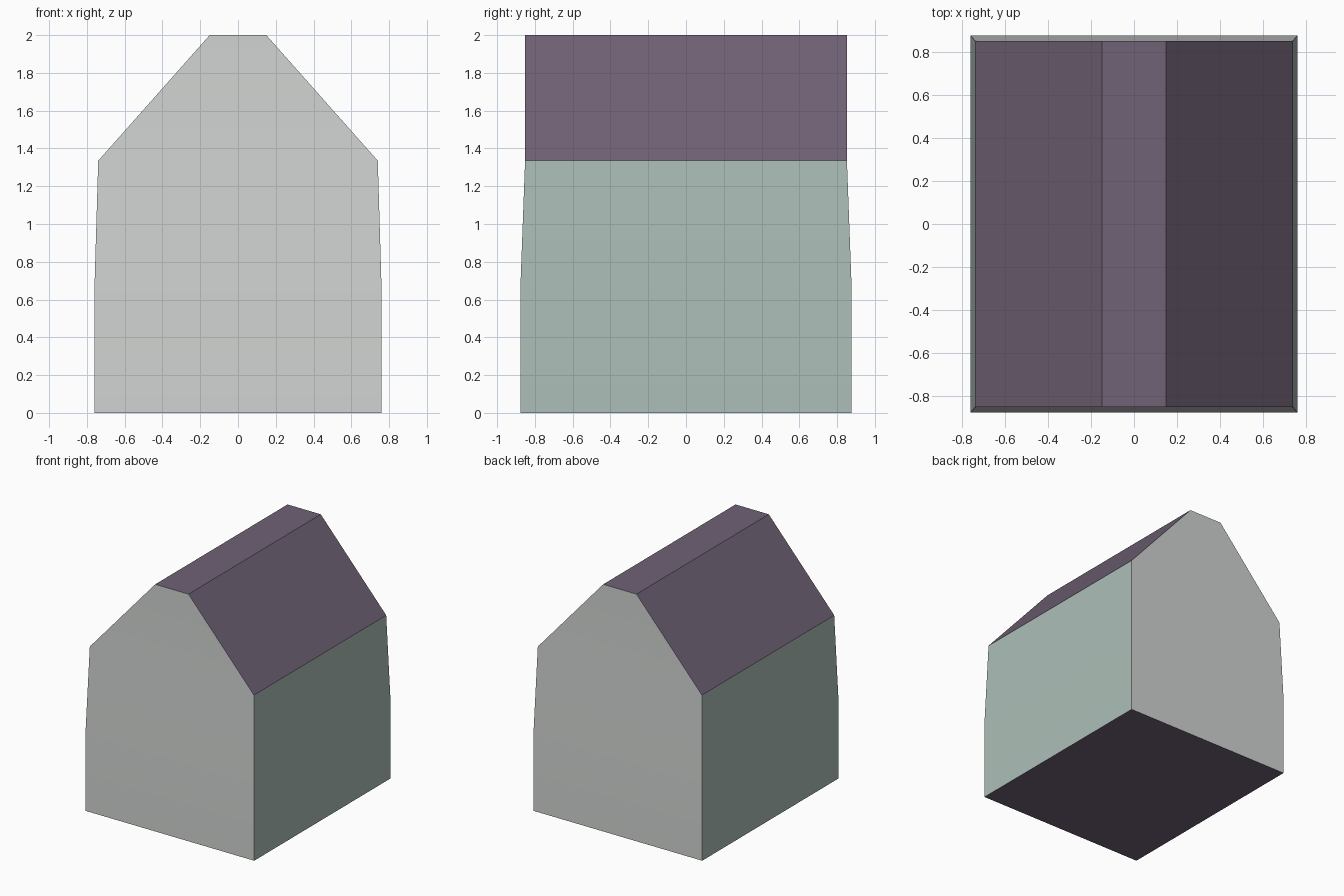
import bpy, bmesh

if "Cube" in bpy.data.objects:
    bpy.data.objects.remove(bpy.data.objects["Cube"])


def material(name, rgb):
    """Flat colour given as 0-255 sRGB, stored as linear."""
    m = bpy.data.materials.new(name)
    lin = [((c / 255 + 0.055) / 1.055) ** 2.4 for c in rgb]
    m.diffuse_color = (*lin, 1.0)
    m.use_nodes = True
    m.node_tree.nodes["Principled BSDF"].inputs["Base Color"].default_value = m.diffuse_color
    return m


roof = material("muted_purple_roof", (112, 98, 117))
side = material("grey_green_side", (173, 191, 184))
gable = material("pale_grey_gable", (209, 212, 210))

# Stacked rectangles: height, half width, half depth
levels = [(0, 0.76, 0.877), (0.66, 0.76, 0.877),
          (1.335, 0.74, 0.852), (2.0, 0.15, 0.852)]

# House body: loft between the rectangles and cap both ends
bm = bmesh.new()
rings = [[bm.verts.new((sx * w, sy * d, z))
          for sx, sy in ((-1, -1), (1, -1), (1, 1), (-1, 1))]
         for z, w, d in levels]
for low, high in zip(rings, rings[1:]):
    for i in range(4):
        j = (i + 1) % 4
        bm.faces.new((low[i], low[j], high[j], high[i]))
bm.faces.new(rings[0][::-1])
bm.faces.new(rings[-1])
bm.normal_update()

# Colour by direction: gable ends, side walls, roof and underside
for f in bm.faces:
    n = f.normal
    if abs(n.y) > 0.8:
        f.material_index = 2
    elif abs(n.x) > 0.9:
        f.material_index = 1
    else:
        f.material_index = 0

mesh = bpy.data.meshes.new("house_body")
bm.to_mesh(mesh)
bm.free()
for m in (roof, side, gable):
    mesh.materials.append(m)
house = bpy.data.objects.new("house_body", mesh)
bpy.context.collection.objects.link(house)

# Soft wall bend, crisp corners
bpy.context.view_layer.objects.active = house
house.select_set(True)
bpy.ops.object.shade_smooth_by_angle(angle=0.5)
